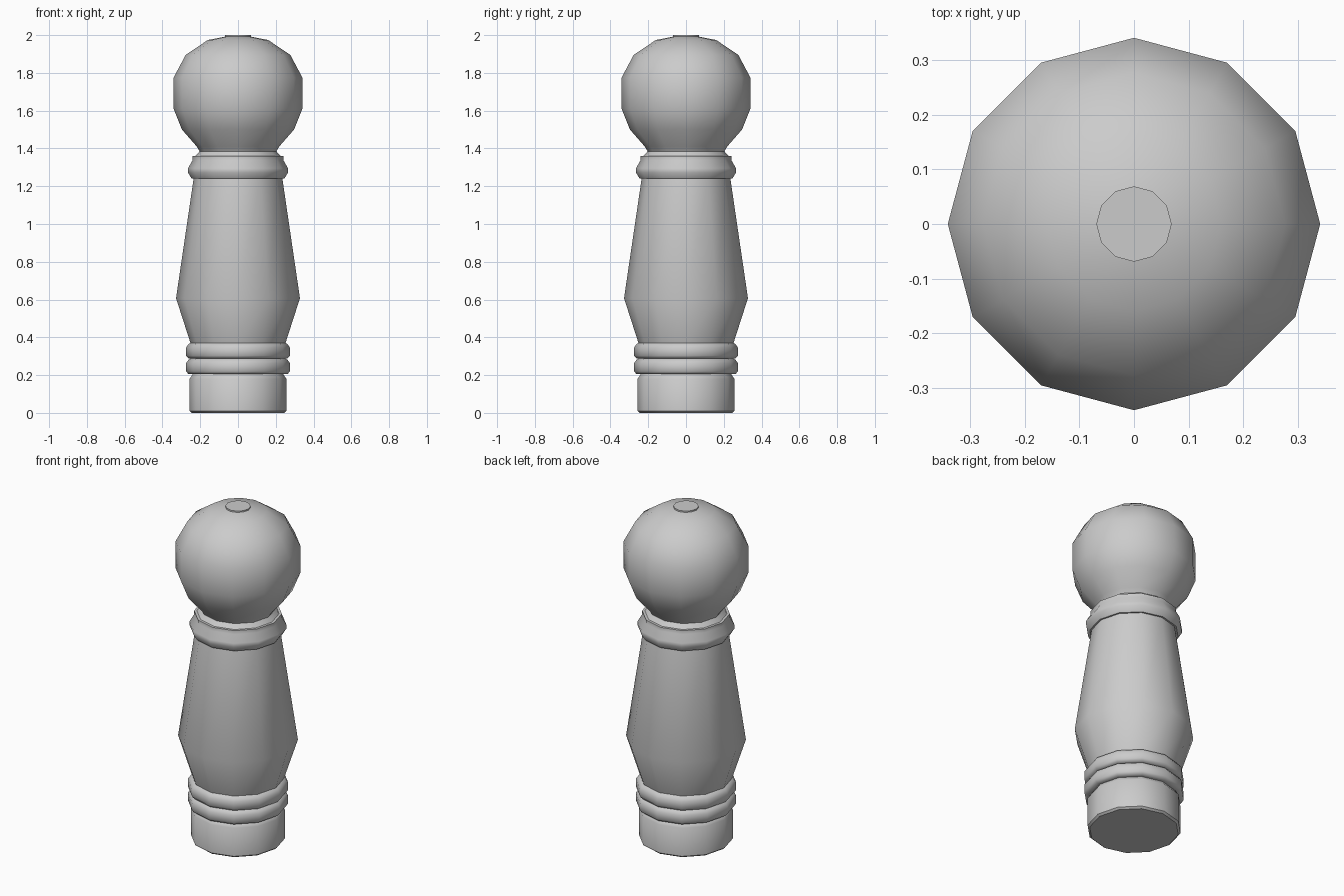
import bpy, bmesh
from math import sin, cos, pi, radians

if "Cube" in bpy.data.objects:
    bpy.data.objects.remove(bpy.data.objects["Cube"])

SIDES = 12


def lathe(name, profile, angle=40):
    """Revolve (radius, z) points around z; zero radius closes the end."""
    bm = bmesh.new()
    rings = []
    for r, z in profile:
        if r == 0:
            rings.append([bm.verts.new((0, 0, z))] * SIDES)
        else:
            rings.append([bm.verts.new((r * cos(2 * pi * i / SIDES),
                                        r * sin(2 * pi * i / SIDES), z))
                          for i in range(SIDES)])
    for a, b in zip(rings, rings[1:]):
        for i in range(SIDES):
            j = (i + 1) % SIDES
            bm.faces.new(dict.fromkeys((a[i], a[j], b[j], b[i])))
    bmesh.ops.recalc_face_normals(bm, faces=bm.faces[:])
    # keep normals pointing away from the axis
    if sum(f.normal.x * f.calc_center_median().x +
           f.normal.y * f.calc_center_median().y for f in bm.faces) < 0:
        bmesh.ops.reverse_faces(bm, faces=bm.faces[:])
    mesh = bpy.data.meshes.new(name)
    bm.to_mesh(mesh)
    bm.free()
    ob = bpy.data.objects.new(name, mesh)
    bpy.context.collection.objects.link(ob)
    bpy.context.view_layer.objects.active = ob
    ob.select_set(True)
    bpy.ops.object.shade_smooth_by_angle(angle=radians(angle))
    ob.select_set(False)
    return ob


# Plain cylindrical foot
lathe("foot", [(0, 0), (0.245, 0), (0.257, 0.01), (0.257, 0.18),
               (0.248, 0.192), (0.24, 0.205)])

# Two rounded rings above the foot
for n, z in enumerate((0.205, 0.288)):
    lathe(f"lower_ring_{n + 1}",
          [(0.24, z), (0.262, z), (0.275, z + 0.015), (0.275, z + 0.058),
           (0.262, z + 0.076), (0.25, z + 0.083)], 60)

# Tapered shaft
lathe("shaft", [(0.25, 0.365), (0.328, 0.607), (0.235, 1.24)])

# Collar and flat band under the knob
lathe("collar", [(0.225, 1.24), (0.245, 1.24), (0.265, 1.272),
                 (0.265, 1.295), (0.24, 1.338), (0.24, 1.36),
                 (0.215, 1.36)], 50)

# Neck flaring into the ball
lathe("ball", [(0.225, 1.36), (0.203, 1.385), (0.218, 1.41), (0.297, 1.5),
               (0.341, 1.61), (0.341, 1.775), (0.277, 1.895),
               (0.16, 1.974), (0.068, 1.992)], 60)

# Small button on top
lathe("top_button", [(0.069, 1.988), (0.069, 2.0), (0, 2.0)])
